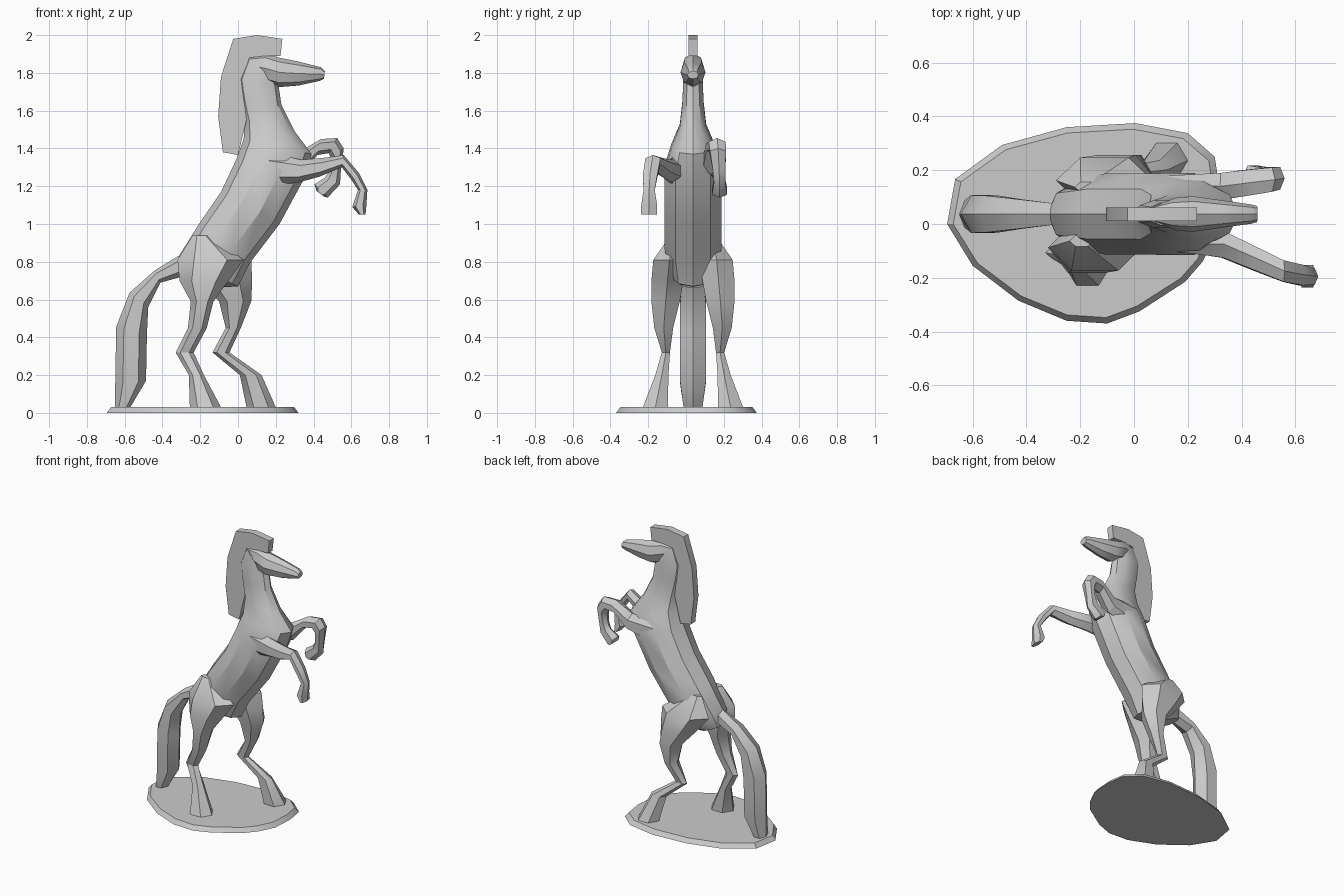
import bpy, bmesh, math
from mathutils import Vector

CY = 0.037  # symmetry plane of the horse


def finish(name, bm, angle=32):
    bmesh.ops.recalc_face_normals(bm, faces=bm.faces)
    me = bpy.data.meshes.new(name)
    bm.to_mesh(me)
    bm.free()
    ob = bpy.data.objects.new(name, me)
    bpy.context.collection.objects.link(ob)
    bpy.ops.object.select_all(action='DESELECT')
    ob.select_set(True)
    bpy.context.view_layer.objects.active = ob
    bpy.ops.object.shade_smooth_by_angle(angle=math.radians(angle))
    return ob


def loft(name, stations, n=8, box=False, angle=32):
    """Each station: (xa, za, xb, zb, y, half_width), a and b lie on the side outline."""
    bm = bmesh.new()
    phase = math.pi / 4 if box else 0
    angs = [phase + 2 * math.pi * i / n for i in range(n)]
    ms, mc = max(math.sin(a) for a in angs), max(math.cos(a) for a in angs)
    rings = []
    for xa, za, xb, zb, y, hw in stations:
        mid = Vector(((xa + xb) / 2, y, (za + zb) / 2))
        half = Vector(((xa - xb) / 2, 0, (za - zb) / 2))
        rings.append([bm.verts.new(mid + half * math.cos(a) / mc
                                   + Vector((0, hw * math.sin(a) / ms, 0))) for a in angs])
    for r, s in zip(rings, rings[1:]):
        for i in range(n):
            j = (i + 1) % n
            bm.faces.new((r[i], r[j], s[j], s[i]))
    bm.faces.new(rings[0])
    bm.faces.new(rings[-1])
    return finish(name, bm, angle)


# Base: irregular oval plate with sloping rim
outline = [(-.695, 0), (-.665, .167), (-.49, .294), (-.25, .36), (.005, .375), (.2, .338),
           (.3, .25), (.32, .12), (.31, -.03), (.255, -.14), (.19, -.215), (.02, -.325),
           (-.1, -.37), (-.25, -.36), (-.43, -.285), (-.6, -.155)]
bm = bmesh.new()
low = [bm.verts.new((x, y, 0)) for x, y in outline]
top = [bm.verts.new((-.19 + (x + .19) * .955, y * .94, .03)) for x, y in outline]
bm.faces.new(low)
bm.faces.new(top)
for i in range(len(low)):
    j = (i + 1) % len(low)
    bm.faces.new((low[i], low[j], top[j], top[i]))
finish("base", bm)

# Body and neck: back outline, belly outline, half width
body = [(-.32, .73, -.16, .66, .07), (-.32, .82, .0, .67, .125), (-.2, 1.01, .06, .79, .15),
        (-.09, 1.17, .22, 1.0, .15), (-.01, 1.34, .35, 1.24, .152), (.03, 1.45, .39, 1.37, .115),
        (.035, 1.55, .3, 1.49, .07), (.015, 1.66, .23, 1.63, .056), (0, 1.77, .215, 1.73, .052),
        (.05, 1.89, .19, 1.78, .042)]
loft("body", [(a, b, c, d, CY, w) for a, b, c, d, w in body], 10)

# Head
head = [(.06, 1.89, .13, 1.78, .035), (.14, 1.905, .165, 1.74, .06), (.22, 1.88, .22, 1.725, .066),
        (.32, 1.86, .32, 1.733, .052), (.44, 1.83, .43, 1.757, .036), (.46, 1.81, .455, 1.768, .03)]
loft("head", [(a, b, c, d, CY, w) for a, b, c, d, w in head], 8)

# Mane: thick upright strip
mane = [(-.08, 1.38, 0, 1.365), (-.105, 1.57, .045, 1.55), (-.09, 1.78, .02, 1.76),
        (-.025, 1.98, .06, 1.88), (.1, 2.0, .14, 1.89), (.235, 1.98, .225, 1.89)]
loft("mane", [(*m, CY, .025) for m in mane], 4, True)

# Tail
tail = [(-.3, .84, -.3, .72, .04), (-.44, .755, -.41, .69, .055), (-.575, .635, -.475, .56, .068),
        (-.645, .455, -.482, .42, .07), (-.65, .15, -.487, .17, .068), (-.65, .03, -.57, .03, .05)]
loft("tail", [(a, b, c, d, CY, w) for a, b, c, d, w in tail], 6)

# Hind legs: shared heights and widths (z, inner y, outer y), separate back/front outlines
levels = [(.94, .08, .12), (.81, .04, .21), (.70, .05, .22), (.59, .07, .22), (.45, .105, .205),
          (.32, .122, .165), (.2, .13, .2), (.03, .133, .265)]
right_x = [(-.24, -.15), (-.32, .03), (-.31, -.05), (-.25, -.13), (-.265, -.165),
           (-.33, -.235), (-.26, -.18), (-.255, -.09)]
left_x = [(-.22, -.13), (-.29, .07), (-.2, .075), (-.1, .07), (-.065, .015),
          (-.135, -.045), (.01, .125), (.045, .2)]
for name, side, xs in (("right_hind_leg", -1, right_x), ("left_hind_leg", 1, left_x)):
    loft(name, [(b, z, f, z, CY + side * (i + o) / 2, (o - i) / 2)
                for (z, i, o), (b, f) in zip(levels, xs)], 6)

# Forelegs: upper outline, lower outline, y, half width
loft("right_foreleg", [
    (.13, 1.385, .16, 1.2, -.07, .03), (.335, 1.34, .32, 1.22, -.075, .05),
    (.45, 1.35, .43, 1.25, -.125, .045), (.56, 1.365, .55, 1.3, -.175, .04),
    (.64, 1.27, .6, 1.235, -.19, .038), (.685, 1.18, .635, 1.18, -.195, .03),
    (.68, 1.1, .605, 1.09, -.195, .042), (.675, 1.05, .64, 1.05, -.195, .042)], 6)
loft("left_foreleg", [
    (.12, 1.385, .16, 1.2, .15, .03), (.32, 1.38, .33, 1.26, .14, .05),
    (.44, 1.45, .42, 1.365, .155, .048), (.525, 1.455, .48, 1.375, .165, .045),
    (.56, 1.4, .495, 1.345, .17, .042), (.545, 1.29, .485, 1.28, .175, .033),
    (.54, 1.21, .46, 1.245, .178, .03), (.475, 1.14, .405, 1.21, .178, .04),
    (.455, 1.145, .415, 1.175, .178, .035)], 6)
